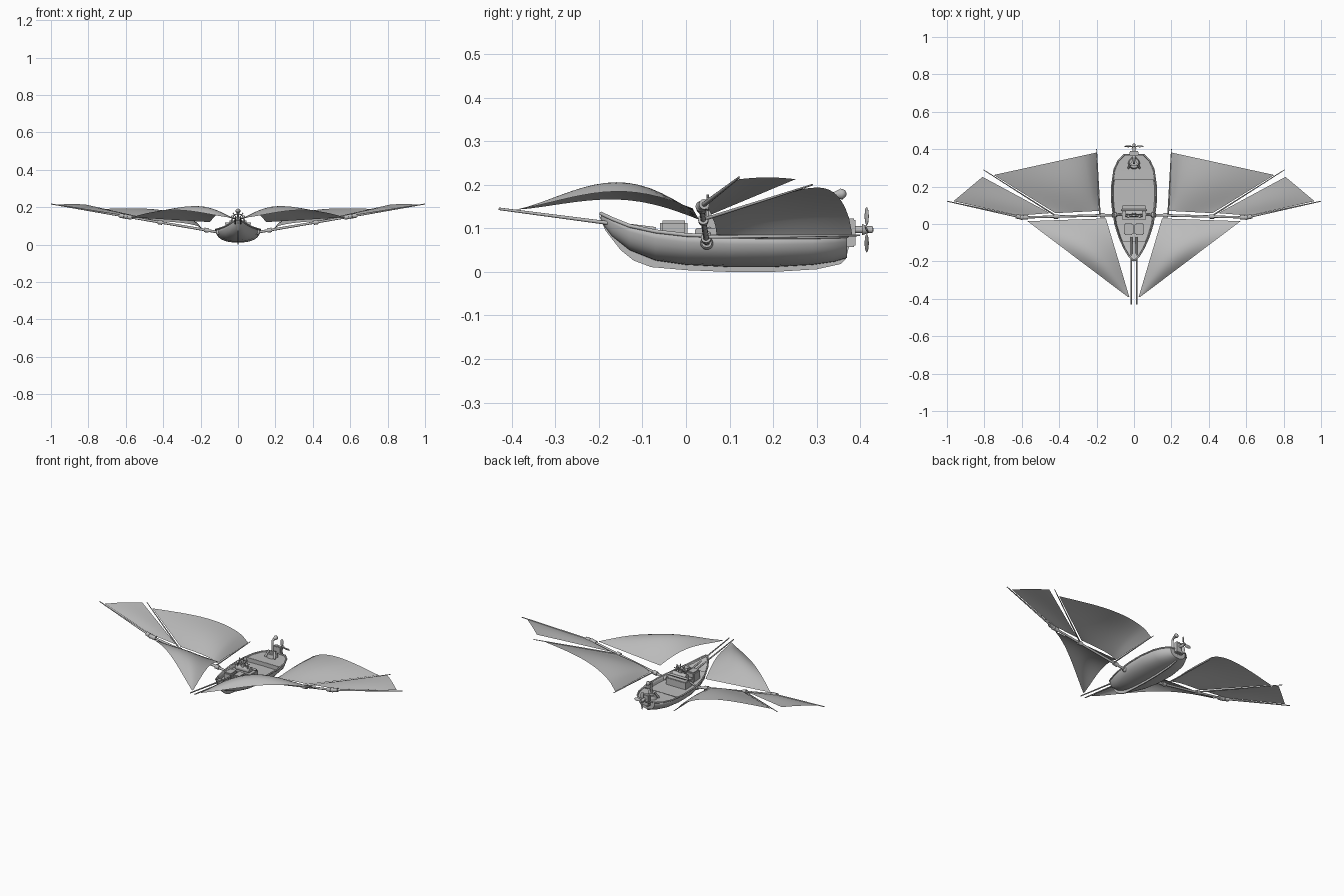
import bpy, bmesh
from math import sin, cos, pi, radians
from mathutils import Vector

cube = bpy.data.objects.get("Cube")
if cube:
    bpy.data.objects.remove(cube)

grey = bpy.data.materials.new("plain_grey")
grey.use_nodes = True
tone = (0.5, 0.5, 0.5, 1)
grey.diffuse_color = tone
grey.node_tree.nodes["Principled BSDF"].inputs["Base Color"].default_value = tone
SIDES = ((1, "left"), (-1, "right"))
parts = []


def finish(name, bm, up=False):
    """Turn a bmesh into a named part; open sheets get upward normals."""
    if up:
        bm.normal_update()
        down = [f for f in bm.faces if f.normal.z < 0]
        bmesh.ops.reverse_faces(bm, faces=down)
    else:
        bmesh.ops.recalc_face_normals(bm, faces=bm.faces)
    mesh = bpy.data.meshes.new(name)
    bm.to_mesh(mesh)
    bm.free()
    ob = bpy.data.objects.new(name, mesh)
    bpy.context.collection.objects.link(ob)
    mesh.materials.append(grey)
    parts.append(ob)
    return ob


def rod(name, a, b, r, r2=None, n=12):
    a, b = Vector(a), Vector(b)
    bm = bmesh.new()
    bmesh.ops.create_cone(bm, cap_ends=True, segments=n, radius1=r,
                          radius2=r if r2 is None else r2, depth=(b - a).length)
    ob = finish(name, bm)
    ob.location = (a + b) / 2
    ob.rotation_euler = (b - a).to_track_quat('Z', 'Y').to_euler()


def box(name, loc, size, bevel=0.003):
    bm = bmesh.new()
    bmesh.ops.create_cube(bm, size=1)
    bmesh.ops.scale(bm, vec=size, verts=bm.verts)
    bmesh.ops.bevel(bm, geom=bm.edges[:], offset=bevel, segments=2, affect='EDGES')
    finish(name, bm).location = loc


def ball(name, loc, r):
    bm = bmesh.new()
    bmesh.ops.create_uvsphere(bm, u_segments=16, v_segments=10, radius=r)
    finish(name, bm).location = loc


def tube(name, pts, r, cyclic=False):
    cu = bpy.data.curves.new(name, 'CURVE')
    cu.dimensions = '3D'
    cu.bevel_depth, cu.bevel_resolution, cu.use_fill_caps = r, 2, True
    sp = cu.splines.new('POLY')
    sp.points.add(len(pts) - 1)
    for p, co in zip(sp.points, pts):
        p.co = (*co, 1)
    sp.use_cyclic_u = cyclic
    cu.materials.append(grey)
    bpy.context.collection.objects.link(bpy.data.objects.new(name, cu))


def skin(bm, rows):
    grid = [[bm.verts.new(p) for p in row] for row in rows]
    for r, q in zip(grid, grid[1:]):
        for i in range(len(r) - 1):
            bm.faces.new((r[i], r[i + 1], q[i + 1], q[i]))
    return grid


def sail(name, side, corners, bows, belly, skew=1.0, n=16):
    """Cloth between four corners; bows arch the two long edges, belly the middle."""
    a, b, c, d = (Vector(p) for p in corners)
    rows = []
    for i in range(n + 1):
        u, row = i / n, []
        for j in range(n + 1):
            v = j / n
            p = a.lerp(b, v).lerp(c.lerp(d, v), u)
            arch = sin(pi * u ** skew)
            p.z += arch * (bows[0] + (bows[1] - bows[0]) * v + belly * sin(pi * v))
            row.append((p.x * side, p.y, p.z))
        rows.append(row)
    bm = bmesh.new()
    skin(bm, rows)
    finish(name, bm, up=True)


# Hull stations: y, half width, rim height, bottom height
stations = [(-.195, .006, .134, .115), (-.17, .028, .122, .082), (-.13, .052, .106, .05),
            (-.07, .079, .093, .026), (0, .101, .085, .016), (.1, .117, .081, .011),
            (.2, .119, .080, .011), (.29, .106, .080, .016), (.34, .083, .081, .023),
            (.37, .052, .082, .032)]


def station(y):
    for s, t in zip(stations, stations[1:]):
        if y <= t[0]:
            k = (y - s[0]) / (t[0] - s[0])
            return [p + (q - p) * k for p, q in zip(s, t)]
    return stations[-1]


# Hollow hull with a closed stern
rows = []
for y, w, top, low in stations:
    angles = [pi * k / 16 for k in range(17)]
    rows.append([(w * (1 if cos(t) > 0 else -1) * abs(cos(t)) ** 0.8, y,
                  top - (top - low) * sin(t) ** 0.85) for t in angles])
bm = bmesh.new()
grid = skin(bm, rows)
bm.faces.new(grid[-1])
bm.faces.new(grid[0])
hull = finish("hull", bm)
shell = hull.modifiers.new("planking", 'SOLIDIFY')
shell.thickness, shell.offset = 0.004, -1


def deck(name, y0, y1, drop, inset):
    bm = bmesh.new()
    rows = []
    for i in range(13):
        y, w, top, low = station(y0 + (y1 - y0) * i / 12)
        w = max(w * inset, .002)
        rows.append([(-w, y, top - drop), (0, y, top - drop + .002), (w, y, top - drop)])
    skin(bm, rows)
    finish(name, bm, up=True)


deck("cockpit_floor", -.12, .25, .025, .93)
deck("fore_deck", -.19, -.09, .008, .95)
deck("aft_deck", .235, .37, .003, .97)
box("aft_bulkhead", (0, .237, .067), (.215, .005, .026), .001)

# Gunwale
rim = [(w, y, top) for y, w, top, low in stations]
tube("gunwale", rim + [(-x, y, z) for x, y, z in reversed(rim)], .0045, True)

# Keel fin
profile = [(-.2, .13), (-.185, .095), (-.15, .05), (-.12, .026), (-.08, .011), (0, .004),
           (.1, 0), (.2, 0), (.3, .006), (.355, .018), (.367, .03), (.375, .06), (.36, .07)]
bm = bmesh.new()
face = bm.faces.new([bm.verts.new((-.003, y, z)) for y, z in profile]
                    + [bm.verts.new((-.003, y, .05)) for y in (.2, 0, -.12)])
out = bmesh.ops.extrude_face_region(bm, geom=[face])
bmesh.ops.translate(bm, vec=(.006, 0, 0),
                    verts=[v for v in out["geom"] if isinstance(v, bmesh.types.BMVert)])
finish("keel", bm)

# Wings: spars, joints and cloth on both sides
root, elbow, tip = (.105, .048, .066), (.6, .035, .15), (1.0, .122, .217)
for s, side in SIDES:
    def m(p):
        return (p[0] * s, p[1], p[2])
    a, b, c = (Vector(m(p)) for p in (root, elbow, tip))
    rod(side + "_inner_spar", a, b, .007, .006)
    rod(side + "_outer_spar", b, c, .006, .0025)
    for k, (p, q, t) in enumerate(((a, b, 0), (a, b, .13), (a, b, .63), (a, b, .96), (b, c, .05))):
        mid, d = p.lerp(q, t), (q - p).normalized() * .012
        rod(f"{side}_spar_collar_{k}", mid - d, mid + d, .012)
    ball(side + "_shoulder_joint", a, .015)
    ball(side + "_elbow_joint", b, .013)
    rod(side + "_finger_spar", m((.42, .045, .122)), m((.805, .29, .2)), .004, .002)
    rod(side + "_root_boom", m((.182, .045, .08)), m((.2, .4, .084)), .004, .002)
    rod(side + "_bowsprit", m((.013, -.07, .098)), m((.015, -.43, .145)), .005, .003)
    sail(side + "_rear_sail", s, [(.188, .07, .085), (.2, .382, .085),
                                  (.42, .058, .126), (.75, .262, .19)], (.012, .06), .014, .62)
    sail(side + "_tip_sail", s, [(.45, .058, .132), (.81, .252, .213),
                                 (.62, .045, .157), (.965, .122, .213)], (0, .004), .004)
    sail(side + "_front_sail", s, [(.025, -.39, .143), (.03, -.392, .143),
                                   (.15, .03, .12), (.57, .015, .146)], (.036, .04), .03, 1.25)
    # Seat pair and drive struts in the cockpit
    box(side + "_seat", (.029 * s, -.028, .088), (.05, .064, .06), .006)
    rod(side + "_drive_strut", m((.03, .055, .105)), a, .005)
    rod(side + "_stay_post", m((.045, .055, .06)), m((.03, .04, .145)), .004)
    ball(side + "_post_knob", m((.03, .04, .147)), .008)

# Engine block, drum and crossbar
box("engine_block", (0, .06, .078), (.13, .078, .045))
rod("engine_drum", (-.045, .055, .11), (.045, .055, .11), .018, n=20)
rod("drum_crossbar", (-.07, .075, .112), (.07, .075, .112), .006)

# Spoked steering wheel
hub = Vector((0, .05, .132))
rod("wheel_pedestal", (0, .055, .08), hub, .008, .005)
rod("wheel_hub", hub - Vector((0, .009, 0)), hub + Vector((0, .009, 0)), .01)
ring = [hub + Vector((cos(2 * pi * k / 24), 0, sin(2 * pi * k / 24))) * .032 for k in range(24)]
tube("wheel_rim", ring, .003, True)
for k in range(10):
    t = 2 * pi * k / 10 + pi / 10
    rod(f"wheel_spoke_{k}", hub, hub + Vector((cos(t), 0, sin(t))) * .046, .0022, .0028, 8)

# Stern mount, lookout pipe and lamp
box("stern_mount", (0, .378, .09), (.05, .022, .065))
rod("pipe_base", (0, .325, .076), (0, .325, .1), .032, .026, 20)
rod("pipe_collar", (0, .325, .1), (0, .325, .112), .016)
tube("lookout_pipe", [(0, .325, .1), (0, .325, .16), (0, .328, .172), (0, .336, .177),
                      (0, .352, .178)], .006)
rod("lamp_bell", (0, .34, .176), (0, .358, .179), .007, .013, 16)
ball("lamp_lens", (0, .357, .179), .0115)
for s, side in SIDES:
    rod(side + "_stern_vent", (.03 * s, .3, .08), (.018 * s, .32, .115), .006)

# Four-bladed propeller
rod("propeller_shaft", (0, .37, .097), (0, .428, .097), .008)
rod("propeller_spinner", (0, .404, .097), (0, .43, .097), .013, .004, 16)
for k in range(4):
    bm = bmesh.new()
    bmesh.ops.create_uvsphere(bm, u_segments=12, v_segments=8, radius=1)
    bmesh.ops.scale(bm, vec=(.009, .0025, .021), verts=bm.verts)
    bmesh.ops.rotate(bm, verts=bm.verts, matrix=Vector((1, 0, 0)).rotation_difference(
        Vector((cos(.5), sin(.5), 0))).to_matrix())
    bmesh.ops.translate(bm, verts=bm.verts, vec=(0, 0, .031))
    blade = finish(f"propeller_blade_{k}", bm)
    blade.location = (0, .415, .097)
    blade.rotation_euler.y = k * pi / 2

# Smooth shading with crisp edges
bpy.ops.object.select_all(action='DESELECT')
for ob in parts:
    ob.select_set(True)
bpy.context.view_layer.objects.active = parts[0]
bpy.ops.object.shade_smooth_by_angle(angle=radians(35))
